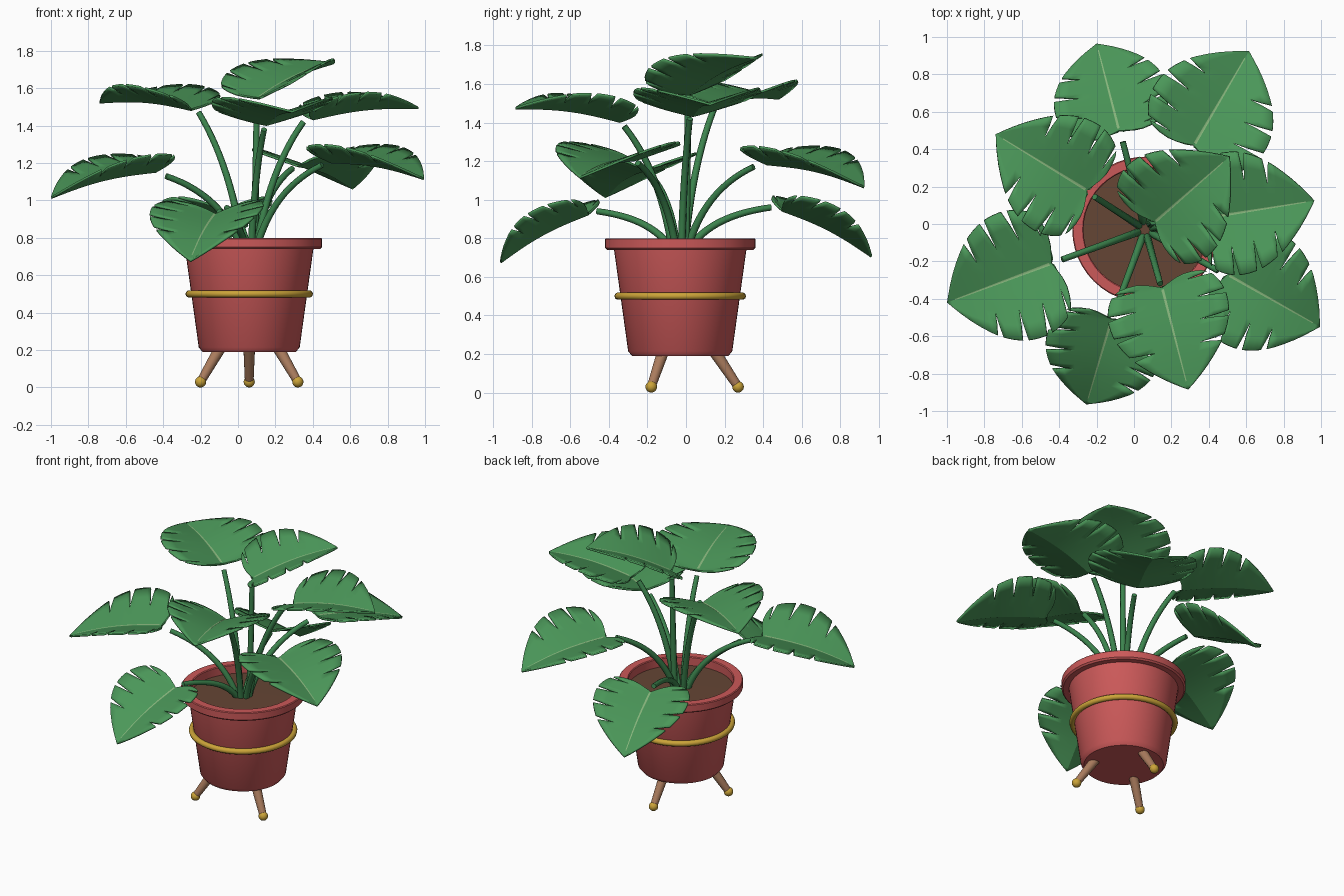
import bpy, bmesh, math
from mathutils import Vector

if "Cube" in bpy.data.objects:
    bpy.data.objects.remove(bpy.data.objects["Cube"])


def material(name, rgb):
    m = bpy.data.materials.new(name)
    m.use_nodes = True
    m.diffuse_color = (*rgb, 1)
    m.node_tree.nodes["Principled BSDF"].inputs["Base Color"].default_value = (*rgb, 1)
    return m


RED = material("red_clay", (0.6, 0.1, 0.1))
SOIL = material("brown_soil", (0.13, 0.06, 0.035))
GOLD = material("gold", (0.6, 0.37, 0.04))
WOOD = material("tan_wood", (0.4, 0.2, 0.11))
LEAF = material("leaf_green", (0.07, 0.31, 0.1))
STEM = material("stem_green", (0.045, 0.23, 0.075))
VEIN = material("pale_vein", (0.24, 0.46, 0.2))

CENTRE = Vector((0.06, -0.03, 0))
UP = Vector((0, 0, 1))


def finish(obj, name, mat, angle=35):
    obj.name = name
    obj.data.materials.clear()
    obj.data.materials.append(mat)
    bpy.ops.object.select_all(action="DESELECT")
    obj.select_set(True)
    bpy.context.view_layer.objects.active = obj
    bpy.ops.object.shade_smooth_by_angle(angle=math.radians(angle))
    return obj


def from_bmesh(bm, name, mat, angle=35):
    mesh = bpy.data.meshes.new(name)
    bm.to_mesh(mesh)
    bm.free()
    obj = bpy.data.objects.new(name, mesh)
    bpy.context.collection.objects.link(obj)
    return finish(obj, name, mat, angle)


def lathe(name, profile, mat):
    """Spin an (r, z) profile around the pot axis."""
    bm = bmesh.new()
    verts = [bm.verts.new(CENTRE + Vector((r, 0, z))) for r, z in profile]
    edges = [bm.edges.new(pair) for pair in zip(verts, verts[1:])]
    bmesh.ops.spin(bm, geom=verts + edges, cent=CENTRE, axis=UP,
                   angle=math.tau, steps=48, use_duplicate=False)
    bmesh.ops.remove_doubles(bm, verts=bm.verts, dist=1e-4)
    bmesh.ops.recalc_face_normals(bm, faces=bm.faces)
    return from_bmesh(bm, name, mat)


# Pot, soil and band
lathe("pot", [(0, 0.19), (0.25, 0.19), (0.27, 0.215), (0.343, 0.74), (0.38, 0.74),
              (0.39, 0.75), (0.39, 0.795), (0.385, 0.8), (0.335, 0.8), (0.33, 0.795),
              (0.33, 0.72), (0, 0.72)], RED)
lathe("soil", [(0, 0.72), (0.331, 0.72), (0.331, 0.74), (0, 0.745)], SOIL)
bpy.ops.mesh.primitive_torus_add(location=CENTRE + UP * 0.5, major_radius=0.322,
                                 minor_radius=0.019, major_segments=48, minor_segments=10)
finish(bpy.context.object, "band", GOLD, 60)

# Three splayed legs with ball feet
for i in range(3):
    a = math.radians(90 + 120 * i)
    out = Vector((math.cos(a), math.sin(a), 0))
    foot, top = CENTRE + out * 0.3 + UP * 0.03, CENTRE + out * 0.18 + UP * 0.21
    axis = top - foot
    bpy.ops.mesh.primitive_cone_add(vertices=16, radius1=0.023, radius2=0.031,
                                    depth=axis.length, location=(foot + top) / 2,
                                    rotation=axis.to_track_quat("Z", "Y").to_euler())
    finish(bpy.context.object, f"leg_{i + 1}", WOOD)
    bpy.ops.mesh.primitive_uv_sphere_add(segments=16, ring_count=10, radius=0.03, location=foot)
    finish(bpy.context.object, f"foot_{i + 1}", GOLD, 60)


def stem(name, end):
    """Tube that rises from the soil and leans out to its end point."""
    end = Vector(end)
    flat = Vector((end.x, end.y, 0)) - CENTRE
    start = CENTRE + flat.normalized() * 0.04 + UP * 0.73
    rise = end.z - start.z
    bend = start + flat * 0.22 + UP * rise * (0.9 - 0.4 * rise)
    curve = bpy.data.curves.new(name, "CURVE")
    curve.dimensions = "3D"
    curve.bevel_depth, curve.bevel_resolution = 0.018, 2
    curve.resolution_u, curve.use_fill_caps = 14, True
    spline = curve.splines.new("BEZIER")
    spline.bezier_points.add(1)
    for point, pos, radius in zip(spline.bezier_points, (start, end), (1.15, 0.9)):
        point.handle_left_type = point.handle_right_type = "FREE"
        point.co, point.radius = pos, radius
        point.handle_left = point.handle_right = pos.lerp(bend, 2 / 3)
    obj = bpy.data.objects.new(name, curve)
    bpy.context.collection.objects.link(obj)
    bpy.ops.object.select_all(action="DESELECT")
    obj.select_set(True)
    bpy.context.view_layer.objects.active = obj
    bpy.ops.object.convert(target="MESH")
    finish(bpy.context.object, name, STEM, 50)


# Half outline of a leaf of length one: (along the midrib, out to the side)
MARGIN = [Vector(p) for p in ((0, 0), (-0.07, 0.22), (-0.03, 0.45), (0.16, 0.56),
                              (0.4, 0.55), (0.63, 0.43), (0.84, 0.22), (1, 0))]
SLITS = [2.1, 3.15, 4.05, 4.95]
GAP = 0.11


def margin(t):
    """Smooth point on the half outline at index t."""
    last = len(MARGIN) - 1
    i = min(int(t), last - 1)
    f = t - i
    a, b, c, d = (MARGIN[min(max(k, 0), last)] for k in range(i - 1, i + 3))
    return b + 0.5 * f * (c - a + f * (2 * a - 5 * b + 4 * c - d + f * (3 * (b - c) + d - a)))


def leaf(name, base, tip):
    """Folded leaf with slit edges, and a pale vein on its crease."""
    base, tip = Vector(base), Vector(tip)
    along = tip - base
    size = along.length
    along.normalize()
    side = along.cross(UP).normalized()
    normal = side.cross(along)

    def place(u, v, lift=0.0):
        height = 0.3 * abs(v) + 0.04 * math.sin(math.pi * max(u, 0))
        return base + size * (along * u + side * v + normal * height) + normal * lift

    bm = bmesh.new()
    bounds = [0, *SLITS, len(MARGIN) - 1]
    rows = (0, 0.25, 0.48, 0.75, 1)
    for sign in (1, -1):
        for lo, hi in zip(bounds, bounds[1:]):
            steps = 6 if hi - lo > 1.5 else 4
            columns = []
            for k in range(steps + 1):
                t = lo + (hi - lo) * k / steps
                gap = GAP if k == 0 and lo else -GAP if k == steps and hi in SLITS else 0
                rib = Vector((max(margin(t).x, 0) ** 1.12, 0))
                column = []
                for f in rows:
                    open_by = gap * max(0, (f - 0.48) / 0.52)
                    p = rib.lerp(margin(t + open_by), f)
                    column.append(bm.verts.new(place(p.x, sign * p.y)))
                columns.append(column)
            for a, b in zip(columns, columns[1:]):
                for j in range(len(rows) - 1):
                    quad = (a[j], a[j + 1], b[j + 1], b[j])
                    bm.faces.new(quad[::sign])
    bmesh.ops.remove_doubles(bm, verts=bm.verts, dist=1e-4)
    blade = from_bmesh(bm, name, LEAF, 30)
    solid = blade.modifiers.new("thickness", "SOLIDIFY")
    solid.thickness, solid.offset = 0.012, -1

    bm = bmesh.new()
    strip = []
    for k in range(11):
        u, w = 0.02 + 0.09 * k, 0.013 - 0.0008 * k
        strip.append([bm.verts.new(place(u, v, 0.003)) for v in (-w, 0, w)])
    for a, b in zip(strip, strip[1:]):
        for j in (0, 1):
            bm.faces.new((a[j], a[j + 1], b[j + 1], b[j]))
    from_bmesh(bm, name + "_vein", VEIN)


# Stem end, leaf base and leaf tip of each frond
FRONDS = {
    "back": ((-0.06, 0.44, 0.96), (-0.08, 0.5, 0.95), (-0.2, 0.965, 0.71)),
    "back_left": ((0.29, 0.35, 1.17), (0.32, 0.42, 1.19), (0.615, 0.925, 1.07)),
    "upper_right": ((-0.21, 0.145, 1.47), (-0.25, 0.18, 1.49), (-0.74, 0.48, 1.53)),
    "right": ((-0.385, -0.19, 1.13), (-0.44, -0.21, 1.16), (-1.0, -0.42, 1.02)),
    "front": ((-0.1, -0.46, 0.94), (-0.12, -0.51, 0.93), (-0.255, -0.965, 0.68)),
    "upper_front": ((0.14, -0.32, 1.38), (0.15, -0.34, 1.41), (0.29, -0.885, 1.48)),
    "front_left": ((0.45, -0.25, 1.19), (0.5, -0.27, 1.21), (0.995, -0.55, 1.12)),
    "upper_left": ((0.35, 0.02, 1.42), (0.4, 0.035, 1.44), (0.965, 0.125, 1.5)),
    "top": ((0.1, 0.01, 1.5), (0.11, 0.01, 1.55), (0.51, 0.36, 1.74)),
}
for label, (end, base, tip) in FRONDS.items():
    stem(label + "_stem", end)
    leaf(label + "_leaf", base, tip)
